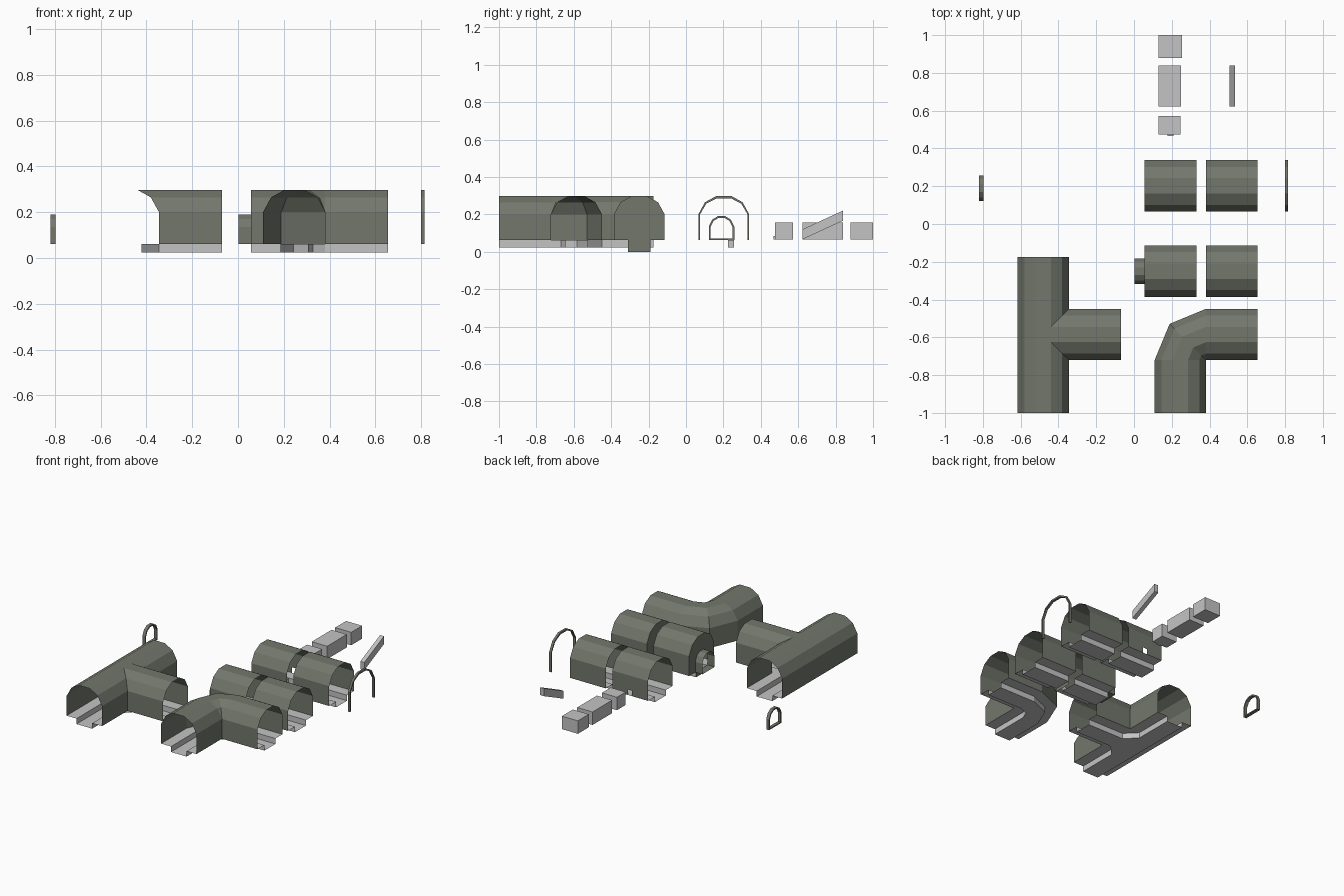
import bpy, bmesh, math

if "Cube" in bpy.data.objects:
    bpy.data.objects.remove(bpy.data.objects["Cube"])

def material(name, rgb):
    m = bpy.data.materials.new(name)
    m.diffuse_color = (*rgb, 1)
    m.use_nodes = True
    m.node_tree.nodes["Principled BSDF"].inputs["Base Color"].default_value = m.diffuse_color
    return m

STONE = material("olive_grey_brick", (0.17, 0.185, 0.15))
CONCRETE = material("light_concrete", (0.55, 0.55, 0.55))
HW, CW, LEDGE, DEEP = 0.136, 0.06, 0.062, 0.024   # half width, channel half width, floor heights
HALF = [(HW, LEDGE), (HW, 0.2), (0.1, 0.265), (0.041, 0.298)]

def arch(s=1.0, hw=HW, z0=LEDGE, spring=0.2, top=0.298):
    """Five-sided vault on straight walls, from left foot to right foot."""
    h = top - spring
    right = [(hw, z0), (hw, spring), (hw * 0.74, spring + h * 0.66), (hw * 0.3, top)]
    return [(-u, z) for u, z in right] + right[::-1]

FLOOR = [(-HW, LEDGE), (-CW, LEDGE), (-CW, DEEP), (CW, DEEP), (CW, LEDGE), (HW, LEDGE)]

def build(name, grids, mat, polys=(), upward=True):
    """Mesh from grids of points (rows joined by quads) plus loose polygons."""
    bm = bmesh.new()
    for rows in grids:
        vs = [[bm.verts.new(p) for p in r] for r in rows]
        for a, b in zip(vs, vs[1:]):
            for i in range(len(a) - 1):
                bm.faces.new((a[i], a[i + 1], b[i + 1], b[i]))
    for p in polys:
        bm.faces.new([bm.verts.new(q) for q in p])
    bmesh.ops.remove_doubles(bm, verts=bm.verts, dist=0.0005)
    bmesh.ops.recalc_face_normals(bm, faces=bm.faces)
    if upward and sum(f.normal.z * f.calc_area() for f in bm.faces) < 0:
        bmesh.ops.reverse_faces(bm, faces=bm.faces)
    me = bpy.data.meshes.new(name)
    bm.to_mesh(me)
    bm.free()
    me.materials.append(mat)
    ob = bpy.data.objects.new(name, me)
    bpy.context.collection.objects.link(ob)
    return ob

def loft(profile, stations):
    """Rows of the profile at each (x, y, lateral x, lateral y)."""
    return [[(x + lx * u, y + ly * u, z) for u, z in profile] for x, y, lx, ly in stations]

def along_x(x0, x1, yc):
    return [(x0, yc, 0, 1), (x1, yc, 0, 1)]

def box(name, x0, x1, y0, y1, z0, z1, rise=0.0):
    """Box, with its +y end raised by rise."""
    def ring(y, d):
        return [(x, y, z + d) for x, z in ((x0, z0), (x1, z0), (x1, z1), (x0, z1), (x0, z0))]
    a, b = ring(y0, 0), ring(y1, rise)
    return build(name, [[a, b]], CONCRETE, [a[:4], b[:4]], upward=False)

# Junction: main tunnel along y with a mitred branch towards +x
xc, yc, xe = -0.481, -0.585, -0.07
ends = {-1: -1.0, 1: -0.175}
T = HALF[-1][0]
left = [(-u, z) for u, z in HALF] + [(T, HALF[-1][1])]
grids = [loft(left, [(xc, y, 1, 0) for y in (-1.0, yc - T, yc + T, -0.175)])]
fgrids = [loft([(-HW, LEDGE), (-CW, LEDGE), (-CW, DEEP), (CW, DEEP)],
               [(xc, y, 1, 0) for y in (-1.0, yc - HW, yc + HW, -0.175)])]
for s, ye in ends.items():
    grids.append([[(xc + u, ye, z), (xc + u, yc + s * u, z), (xe, yc + s * u, z)] for u, z in HALF])
    fgrids.append([[(xc + u, ye, z), (xc + u, yc + s * HW, z),
                    (xc + HW, yc + s * u, z), (xe, yc + s * u, z)]
                   for u, z in ((HW, LEDGE), (CW, LEDGE), (CW, DEEP))])
grids.append([[(x, yc + s * T, HALF[-1][1]) for s in (-1, 1)] for x in (xc + T, xe)])
fgrids.append([[(xc + a, yc - b, DEEP), (xc + a, yc + b, DEEP)] for a, b in ((CW, HW), (HW, CW))]
              + [[(xe, yc - CW, DEEP), (xe, yc + CW, DEEP)]])
build("junction_vault", grids, STONE)
build("junction_floor", fgrids, CONCRETE)

# Bend: profile swung about the inner corner in two steps
px, py = 0.381, -0.721
stations = [(px - HW, -1.0, -1, 0)]
for deg in (180, 135, 90):
    c, s = math.cos(math.radians(deg)), math.sin(math.radians(deg))
    stations.append((px + HW * c, py + HW * s, c, s))
stations.append((0.655, py + HW, 0, 1))
build("bend_vault", [loft(arch(), stations)], STONE)
build("bend_floor", [loft(FLOOR, stations)], CONCRETE)

# Straight pieces
Y1, Y2 = 0.202, -0.25
for name, x0, x1, y in (("straight", 0.38, 0.655, Y1), ("inlet", 0.056, 0.33, Y1),
                        ("pipe_end", 0.056, 0.33, Y2), ("dead_end", 0.38, 0.655, Y2)):
    st = along_x(x0, x1, y)
    if name == "inlet":
        # small drain hole cut out of the +y wall
        a, b, zt, w = 0.177, 0.209, 0.1, y + HW
        g = [loft(arch()[:-1], [(x, y, 0, 1) for x in (x0, a, b, x1)])]
        for xa, xb, z0 in ((x0, a, LEDGE), (a, b, zt), (b, x1, LEDGE)):
            zs = (LEDGE, zt, 0.2) if z0 == LEDGE else (zt, 0.2)
            g.append([[(xa, w, z), (xb, w, z)] for z in zs])
        build("inlet_vault", g, STONE)
    else:
        build(name + "_vault", [loft(arch(), st)], STONE)
    build(name + "_floor", [loft(FLOOR, st)], CONCRETE)

# Drain spout inside the inlet piece
build("inlet_spout", [[[(x, y, z) for y in (0.225, 0.256)] for z in (DEEP, LEDGE)]
                      for x in (0.177, 0.209)], CONCRETE)

# Closed wall of the dead end, reaching down below the channel
wall = arch() + [(CW, LEDGE), (CW, 0.0), (-CW, 0.0), (-CW, LEDGE)]
build("dead_end_wall", [], STONE, [loft(wall, along_x(0.38, 0.38, Y2))[0]], upward=False)

# Pierced wall with a small pipe
small = arch(hw=0.068, z0=LEDGE, spring=0.135, top=0.19)
wx = 0.056
outer = loft(arch(), along_x(wx, wx, Y2))[0]
inner = loft(small, along_x(wx, wx, Y2))[0]
sill = [(wx, Y2 + u, z) for u, z in ((-CW, LEDGE), (CW, LEDGE), (CW, DEEP), (-CW, DEEP))]
build("pipe_end_wall", [[outer, inner]], STONE, [sill], upward=False)
build("side_pipe", [loft(small + small[:1], along_x(0.002, wx, Y2))], STONE, upward=False)

def rib(name, out, inn, x0, x1, y):
    """Rib with a rectangular section following a profile."""
    rows = []
    for prof, x in ((out, x0), (out, x1), (inn, x1), (inn, x0), (out, x0)):
        rows.append([(x, y + u, z) for u, z in prof])
    closed = out[0] == out[-1]
    caps = [] if closed else [[r[i] for r in rows[:4]] for i in (0, -1)]
    build(name, [rows], STONE, caps, upward=False)

# Loose ribs: large open one, small closed one
rib("large_rib", arch(hw=HW), arch(hw=HW - 0.009, top=0.286), 0.799, 0.815, Y1)
in_small = arch(hw=0.058, z0=LEDGE + 0.008, spring=0.135, top=0.18)
rib("small_rib", small + small[:1], in_small + in_small[:1], -0.82, -0.798, 0.19)

# Concrete blocks and the sloping bar
box("block_short", 0.131, 0.247, 0.475, 0.571, 0.066, 0.156)
box("block_tab", 0.177, 0.209, 0.467, 0.475, 0.066, 0.085)
box("block_long", 0.131, 0.249, 0.623, 0.839, 0.066, 0.156)
box("block_end", 0.131, 0.254, 0.88, 1.0, 0.066, 0.156)
box("sloping_bar", 0.505, 0.535, 0.623, 0.839, 0.066, 0.12, rise=0.1)
